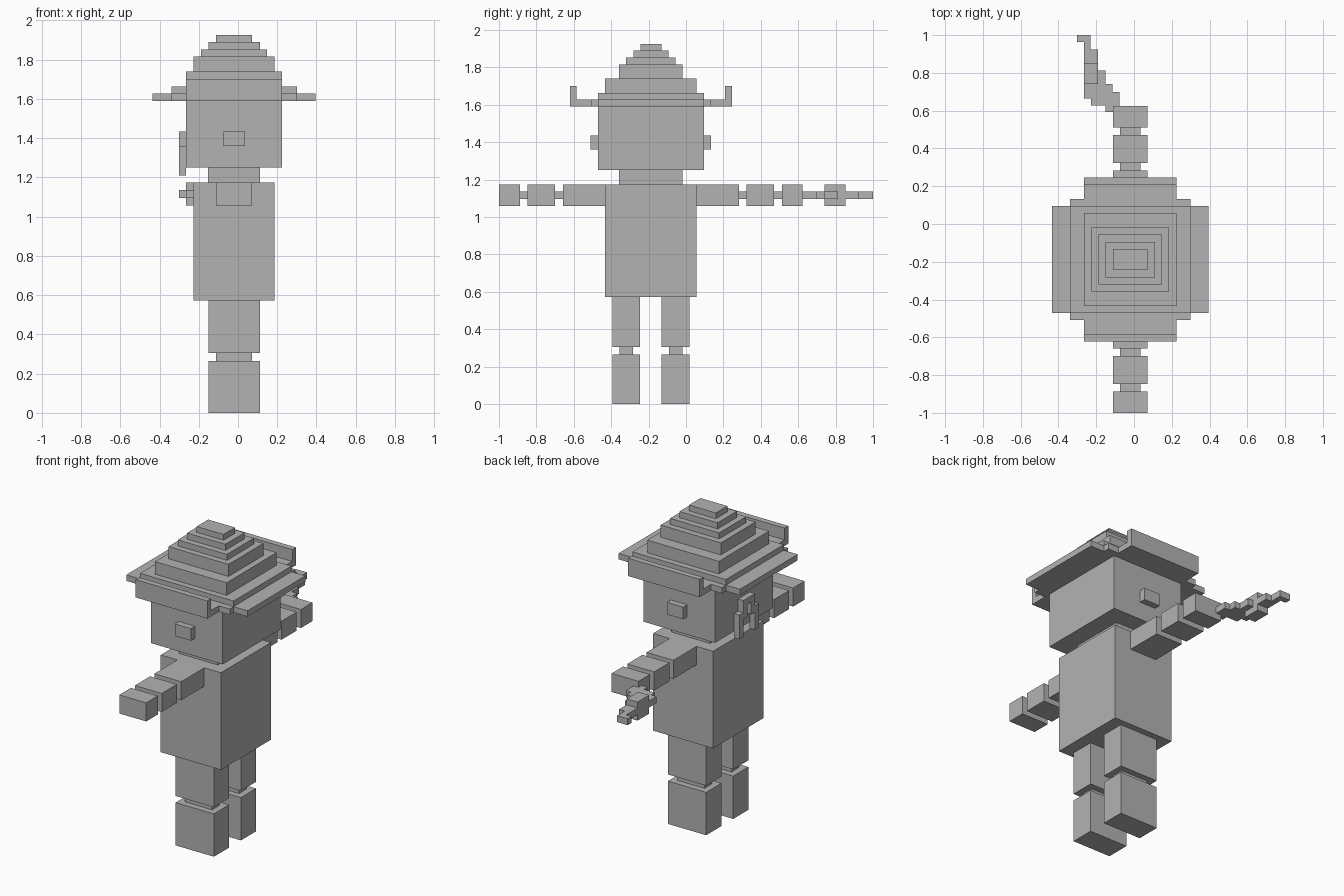
import bpy

if "Cube" in bpy.data.objects:
    bpy.data.objects.remove(bpy.data.objects["Cube"], do_unlink=True)

stone = bpy.data.materials.new("stone_grey")
stone.use_nodes = True
grey = (0.45, 0.45, 0.45, 1)
stone.diffuse_color = grey
stone.node_tree.nodes["Principled BSDF"].inputs["Base Color"].default_value = grey

CX, CY = -0.02, -0.188   # centre of the body


def box(name, x, y, z):
    """Flat sided block from its (low, high) range on each axis."""
    bpy.ops.mesh.primitive_cube_add(size=1, location=[sum(r) / 2 for r in (x, y, z)])
    ob = bpy.context.object
    ob.name = name
    ob.scale = [r[1] - r[0] for r in (x, y, z)]
    bpy.ops.object.transform_apply(location=False, rotation=False, scale=True)
    ob.data.materials.append(stone)
    return ob


def block(name, hx, hy, z, cx=CX, cy=CY):
    """Block given by half widths about a centre."""
    return box(name, (cx - hx, cx + hx), (cy - hy, cy + hy), z)


# Body and head
block("torso", 0.206, 0.245, (0.572, 1.173))
block("neck", 0.132, 0.17, (1.173, 1.25))
block("head", 0.245, 0.283, (1.25, 1.6))

# Legs, ears, hat lips: the same on both sides
for side, s in (("right", -1), ("left", 1)):
    leg_y = CY + s * 0.132
    block(side + "_lower_leg", 0.131, 0.074, (0, 0.265), cy=leg_y)
    block(side + "_knee", 0.092, 0.036, (0.265, 0.306), cy=leg_y)
    block(side + "_upper_leg", 0.131, 0.074, (0.306, 0.572), cy=leg_y)
    block(side + "_ear", 0.055, 0.02, (1.36, 1.435), cy=CY + s * 0.302)
    block(side + "_hat_lip", 0.245, 0.018, (1.59, 1.70), cy=CY + s * 0.415)

# Arms
def arm(side, segments, links):
    for y in segments:
        block(side + "_arm", 0.092, (y[1] - y[0]) / 2, (1.058, 1.173), cy=sum(y) / 2)
    for y in links:
        block(side + "_arm_joint", 0.055, (y[1] - y[0]) / 2, (1.096, 1.136), cy=sum(y) / 2)

arm("right", [(-1, -0.887), (-0.848, -0.7), (-0.658, -0.43)],
    [(-0.887, -0.848), (-0.7, -0.658)])
arm("left", [(0.05, 0.283), (0.323, 0.471), (0.512, 0.624)],
    [(0.283, 0.323), (0.471, 0.512)])

# Hat brim and stepped crown
block("brim_long", 0.245, 0.415, (1.59, 1.627))
block("brim_middle", 0.32, 0.321, (1.59, 1.627))
block("brim_wide", 0.415, 0.283, (1.59, 1.627))
block("brim_step", 0.32, 0.283, (1.627, 1.662))
for hx, hy, z in [(0.245, 0.245, (1.66, 1.74)), (0.206, 0.17, (1.74, 1.815)),
                  (0.168, 0.132, (1.815, 1.852)), (0.131, 0.094, (1.852, 1.89)),
                  (0.092, 0.056, (1.89, 1.926))]:
    block("hat_crown", hx, hy, z)

# Raised moustache on the face
FACE = (-0.301, -0.264)
box("moustache_bridge", FACE, (CY - 0.057, CY + 0.057), (1.398, 1.435))
for s in (-1, 1):
    for name, off, z in (("moustache_inner", 0.038, (1.32, 1.398)),
                         ("moustache_end", 0.076, (1.21, 1.36))):
        y = CY + s * off
        box(name, FACE, (y - 0.019, y + 0.019), z)

# Stepped tool held in the left hand
THIN = (1.096, 1.136)
for x, y in [((-0.152, -0.078), (0.592, 0.7)), ((-0.228, -0.115), (0.628, 0.742)),
             ((-0.228, -0.152), (0.628, 0.813)), ((-0.265, -0.19), (0.665, 0.925)),
             ((-0.265, -0.229), (0.925, 0.967)), ((-0.301, -0.229), (0.964, 1.0))]:
    box("tool_handle", x, y, THIN)
box("tool_block", (-0.265, -0.19), (0.74, 0.852), (1.058, 1.173))
